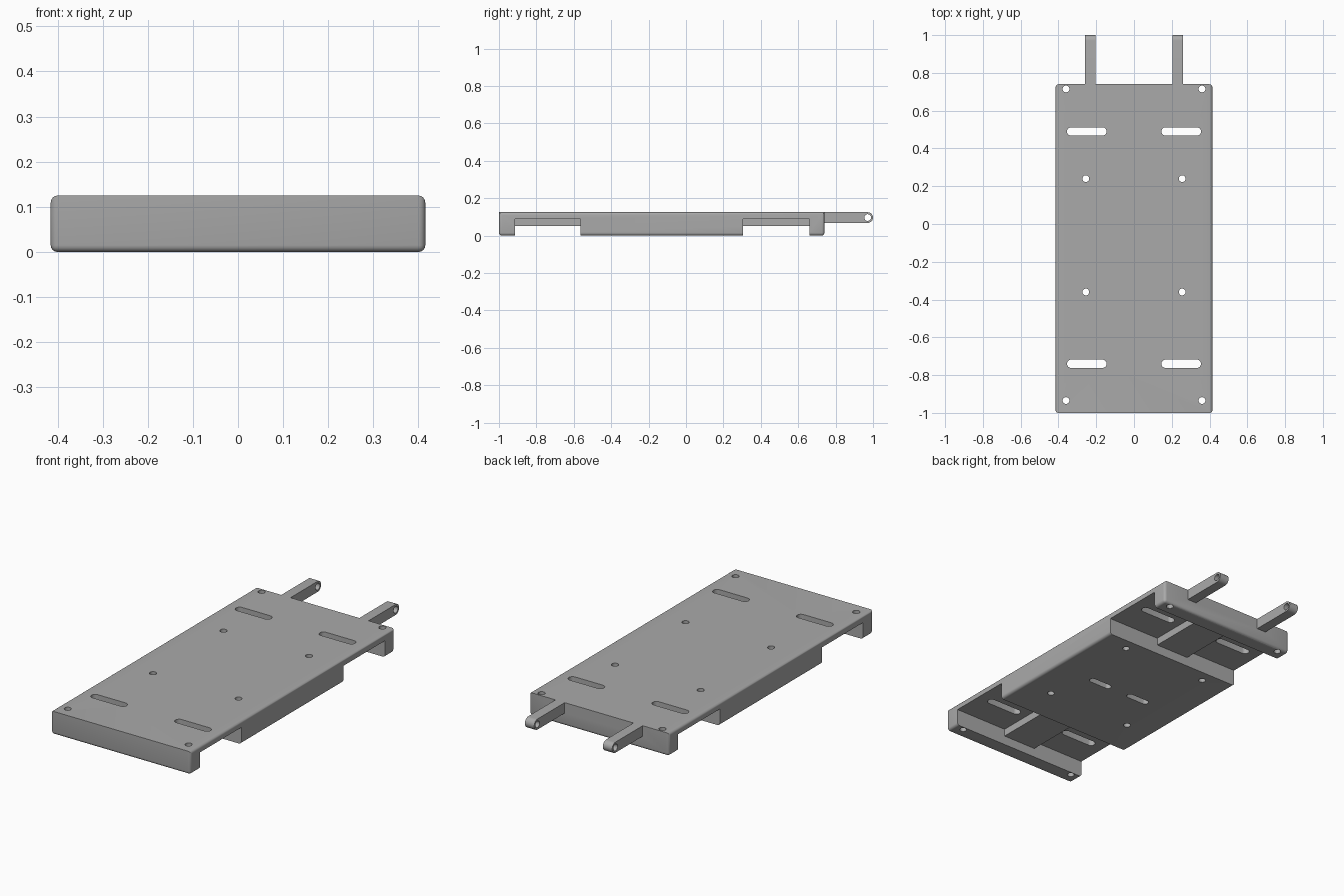
import bpy
import bmesh
from math import pi, sin, cos
from mathutils import Vector

cube = bpy.data.objects.get("Cube")
if cube:
    bpy.data.objects.remove(cube, do_unlink=True)

HALF_W, FRONT, BACK, TOP = 0.415, -1.0, 0.74, 0.125

grey = bpy.data.materials.new("plain_grey")
grey.use_nodes = True
colour = (0.4, 0.4, 0.4, 1)
grey.diffuse_color = colour
grey.node_tree.nodes["Principled BSDF"].inputs["Base Color"].default_value = colour


def make_object(name, bm):
    bmesh.ops.recalc_face_normals(bm, faces=bm.faces)
    mesh = bpy.data.meshes.new(name)
    bm.to_mesh(mesh)
    bm.free()
    mesh.materials.append(grey)
    obj = bpy.data.objects.new(name, mesh)
    bpy.context.collection.objects.link(obj)
    return obj


def box_mesh(low, high):
    bm = bmesh.new()
    bmesh.ops.create_cube(bm, size=1)
    low, high = Vector(low), Vector(high)
    for v in bm.verts:
        v.co = (low + high) / 2 + v.co * (high - low)
    return bm


def prism(name, points, depth):
    """Extrude a closed 3D outline along a vector."""
    bm = bmesh.new()
    face = bm.faces.new([bm.verts.new(p) for p in points])
    extruded = bmesh.ops.extrude_face_region(bm, geom=[face])
    moved = [g for g in extruded["geom"] if isinstance(g, bmesh.types.BMVert)]
    bmesh.ops.translate(bm, vec=depth, verts=moved)
    return make_object(name, bm)


def slot(x, y, half_length, radius, low, high):
    """Upright pill-shaped cutter; zero length gives a round hole."""
    steps = 12
    pts = []
    for side in (1, -1):
        for i in range(steps + (half_length > 0)):
            a = side * pi / 2 - pi / 2 + pi * (i / steps - 0.5) + (pi / 2 - side * pi / 2) * 2
            pts.append((x + side * half_length + radius * cos(a), y + radius * sin(a), low))
    return prism("slot_cutter", pts, (0, 0, high - low))


def combine(target, tool, operation):
    mod = target.modifiers.new("combine", "BOOLEAN")
    mod.operation, mod.object, mod.solver = operation, tool, "EXACT"
    bpy.context.view_layer.update()
    graph = bpy.context.evaluated_depsgraph_get()
    mesh = bpy.data.meshes.new_from_object(target.evaluated_get(graph))
    target.modifiers.clear()
    target.data = mesh
    bpy.data.objects.remove(tool, do_unlink=True)


# Base plate: rounded everywhere except the top edges of the two ends
bm = box_mesh((-HALF_W, FRONT, 0), (HALF_W, BACK, TOP))
soft = []
for e in bm.edges:
    a, b = (v.co for v in e.verts)
    top_end_edge = a.z > 0.1 and b.z > 0.1 and abs(a.y - b.y) < 0.01
    if not top_end_edge:
        soft.append(e)
bmesh.ops.bevel(bm, geom=soft, offset=0.015, segments=4, profile=0.5, affect="EDGES")
plate = make_object("base_plate", bm)

# Two cross channels underneath, each with a shallow central rib
for y0, y1 in ((-0.915, -0.565), (0.305, 0.66)):
    combine(plate, make_object("channel_cutter", box_mesh((-0.6, y0, -0.1), (0.6, y1, 0.05))), "DIFFERENCE")
    for s in (-1, 1):
        x0, x1 = sorted((s * 0.1, s * 0.6))
        combine(plate, make_object("pocket_cutter", box_mesh((x0, y0, -0.1), (x1, y1, 0.09))), "DIFFERENCE")

for s in (-1, 1):
    # Strap slots and screw holes through the plate
    for y in (-0.74, 0.49):
        combine(plate, slot(s * 0.25, y, 0.083, 0.022, -0.1, 0.3), "DIFFERENCE")
    for x, y in ((0.36, -0.935), (0.36, 0.715), (0.255, -0.36), (0.255, 0.24)):
        combine(plate, slot(s * x, y, 0, 0.018, -0.1, 0.3), "DIFFERENCE")
    # Blind slots under the middle
    combine(plate, slot(s * 0.125, -0.12, 0.05, 0.018, -0.1, 0.06), "DIFFERENCE")

# Hinge arms with rounded, pierced tips
for side, s in (("left", 1), ("right", -1)):
    r, tip_y, tip_z, x = 0.0285, 0.9715, 0.0965, s * 0.2325 - 0.0275
    outline = [(x, BACK - 0.03, tip_z - r)]
    outline += [(x, tip_y + r * cos(a), tip_z + r * sin(a))
                for a in (pi * (i / 16 - 0.5) for i in range(17))]
    outline.append((x, BACK - 0.03, tip_z + r))
    arm = prism(side + "_hinge_arm", outline, (0.055, 0, 0))
    ring = [(x - 0.1, tip_y + 0.018 * cos(i * pi / 12), tip_z + 0.018 * sin(i * pi / 12)) for i in range(24)]
    combine(arm, prism("pin_cutter", ring, (0.3, 0, 0)), "DIFFERENCE")
    combine(plate, arm, "UNION")

# Smooth the fillets and hole walls, keep hard edges crisp
bpy.ops.object.select_all(action="DESELECT")
plate.select_set(True)
bpy.context.view_layer.objects.active = plate
bpy.ops.object.shade_smooth_by_angle(angle=0.6)
